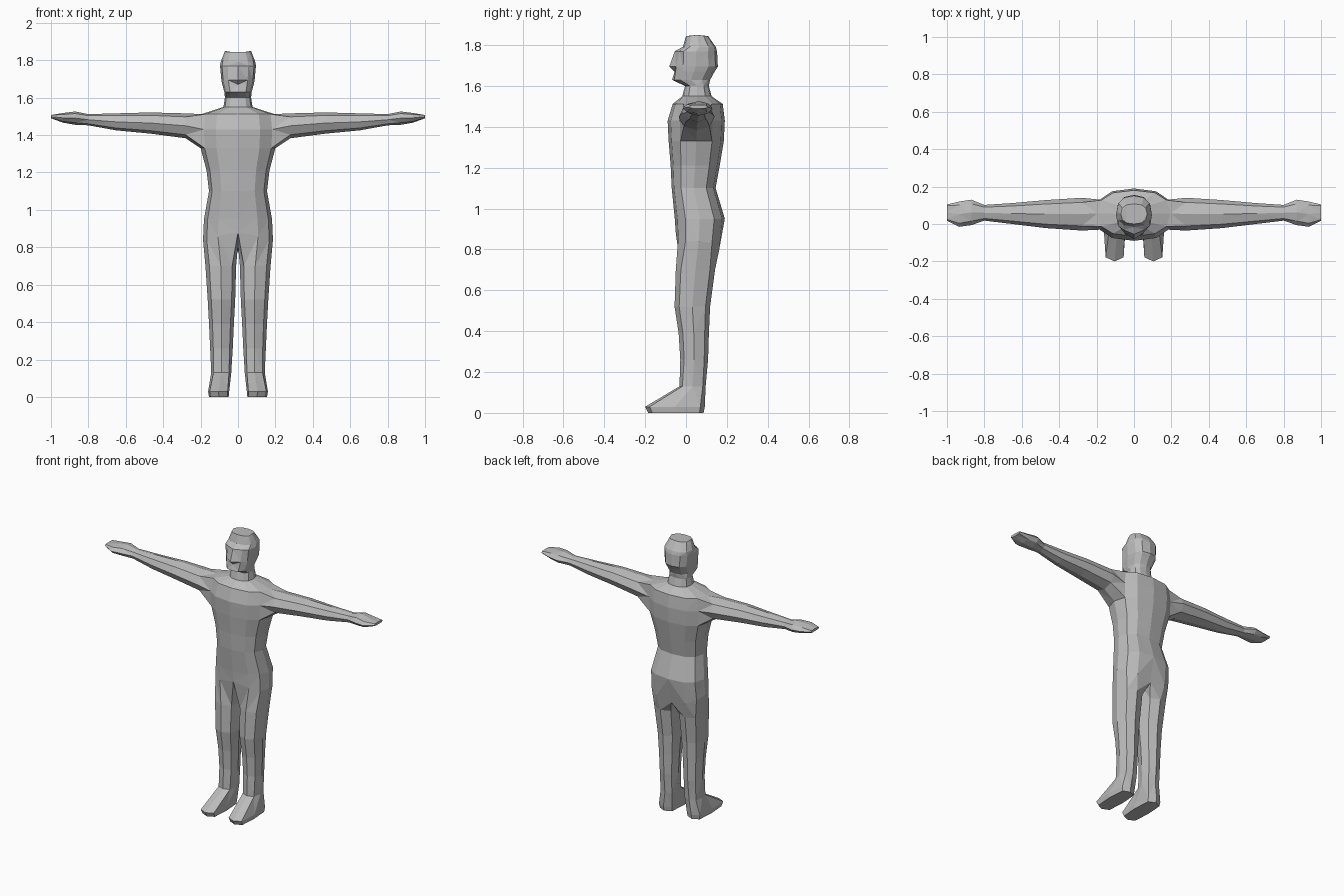
import bpy, bmesh, math

cube = bpy.data.objects.get("Cube")
if cube:
    bpy.data.objects.remove(cube, do_unlink=True)

# One plain grey for the whole figure
grey = bpy.data.materials.new("plain_grey")
grey.use_nodes = True
GREY = (0.5, 0.5, 0.5, 1.0)
grey.diffuse_color = GREY
grey.node_tree.nodes["Principled BSDF"].inputs["Base Color"].default_value = GREY

bm = bmesh.new()


def power(v, e):
    return math.copysign(abs(v) ** e, v)


def half_ring(z, w, front, back):
    """Seven points from front centre round the left side to back centre."""
    mid, depth = (front + back) / 2, (back - front) / 2
    pts = []
    for i in range(7):
        t = math.pi * i / 6
        x = 0 if i in (0, 6) else w * power(math.sin(t), 0.8)
        pts.append(bm.verts.new((x, mid - depth * power(math.cos(t), 0.8), z)))
    return pts


def octagon(a0, a1, b0, b1, corner):
    """Eight points in a box, starting at the low-a, low-b corner."""
    unit = [(-corner, -corner), (0, -1), (corner, -corner), (1, 0),
            (corner, corner), (0, 1), (-corner, corner), (-1, 0)]
    return [((a0 + a1) / 2 + u * (a1 - a0) / 2, (b0 + b1) / 2 + v * (b1 - b0) / 2)
            for u, v in unit]


def bridge(lower, upper):
    for i in range(len(lower)):
        j = (i + 1) % len(lower)
        bm.faces.new((lower[i], lower[j], upper[j], upper[i]))


# Trunk, neck and head: height, half width, front y, back y
levels = [
    (0.88, 0.187, -0.05, 0.175),    # crotch
    (0.95, 0.182, -0.055, 0.19),    # hips
    (1.10, 0.155, -0.07, 0.145),    # waist
    (1.21, 0.168, -0.075, 0.165),
    (1.33, 0.200, -0.085, 0.185),   # armpit
    (1.43, 0.205, -0.09, 0.19),     # chest
    (1.512, 0.195, -0.065, 0.18),   # shoulder top
    (1.55, 0.078, -0.018, 0.125),   # neck base
    (1.60, 0.070, -0.005, 0.112),   # under the chin
    (1.63, 0.073, -0.068, 0.118),   # chin
    (1.67, 0.084, -0.062, 0.14),    # mouth
    (1.695, 0.089, -0.060, 0.156),  # nose tip
    (1.77, 0.096, -0.055, 0.152),   # brow
    (1.792, 0.092, -0.015, 0.145),  # forehead
    (1.845, 0.070, 0.00, 0.108),    # crown
]
rings = [half_ring(*lv) for lv in levels]

# Crotch line falls towards the back; nose and chest details
for v, drop in zip(rings[0], (0, 0.02, 0.04, 0.04, 0.05, 0.08, 0.10)):
    v.co.z -= drop
rings[0][6].co.y -= 0.02
rings[11][0].co.y = -0.082
rings[10][0].co.y = -0.056
rings[12][1].co.y += 0.012
rings[14][3].co.z += 0.005

# Skin between rings, leaving the arm hole open
for lv in range(len(rings) - 1):
    for c in range(6):
        if lv in (4, 5) and c in (2, 3):
            continue
        a, b = rings[lv], rings[lv + 1]
        bm.faces.new((a[c], a[c + 1], b[c + 1], b[c]))
bm.faces.new(rings[-1])

# Arm and hand: x, front y, back y, bottom z, top z, corner fullness
low, mid, top = rings[4:7]
prev = [low[2], low[3], low[4], mid[4], top[4], top[3], top[2], mid[2]]
for x, y0, y1, z0, z1, corner in (
        (0.28, -0.035, 0.14, 1.383, 1.516, 0.72),
        (0.47, -0.022, 0.128, 1.408, 1.521, 0.72),
        (0.65, 0.0, 0.112, 1.425, 1.516, 0.72),
        (0.80, 0.018, 0.102, 1.452, 1.512, 0.72),
        (0.87, -0.006, 0.130, 1.455, 1.526, 0.68),
        (0.935, -0.015, 0.120, 1.466, 1.518, 0.72),
        (1.00, 0.018, 0.104, 1.490, 1.507, 0.85)):
    ring = [bm.verts.new((x, y, z)) for y, z in octagon(y0, y1, z0, z1, corner)]
    bridge(prev, ring)
    prev = ring
bm.faces.new(prev)

# Leg and foot: z, inner x, outer x, front y, back y, corner fullness
prev = rings[0] + [bm.verts.new((0, 0.055, 0.81))]
for z, x0, x1, y0, y1, corner in (
        (0.70, 0.010, 0.174, -0.05, 0.142, 0.74),
        (0.52, 0.015, 0.162, -0.056, 0.118, 0.74),
        (0.39, 0.022, 0.155, -0.036, 0.112, 0.72),
        (0.26, 0.028, 0.149, -0.028, 0.108, 0.72),
        (0.13, 0.036, 0.143, -0.032, 0.096, 0.78),
        (0.03, 0.047, 0.160, -0.20, 0.092, 0.85),
        (0.00, 0.050, 0.155, -0.185, 0.086, 0.85)):
    ring = [bm.verts.new((x, y, z)) for x, y in octagon(x0, x1, y0, y1, corner)]
    bridge(prev, ring)
    prev = ring
bm.faces.new(prev)

# Faceted, triangulated surface
bmesh.ops.recalc_face_normals(bm, faces=bm.faces[:])
bmesh.ops.triangulate(bm, faces=bm.faces[:], quad_method='SHORT_EDGE')

mesh = bpy.data.meshes.new("body")
bm.to_mesh(mesh)
bm.free()
mesh.materials.append(grey)
body = bpy.data.objects.new("body", mesh)
bpy.context.collection.objects.link(body)

# Right half
mirror = body.modifiers.new("mirror_halves", 'MIRROR')
mirror.use_axis[0] = True
mirror.use_clip = True
mirror.merge_threshold = 0.0005
